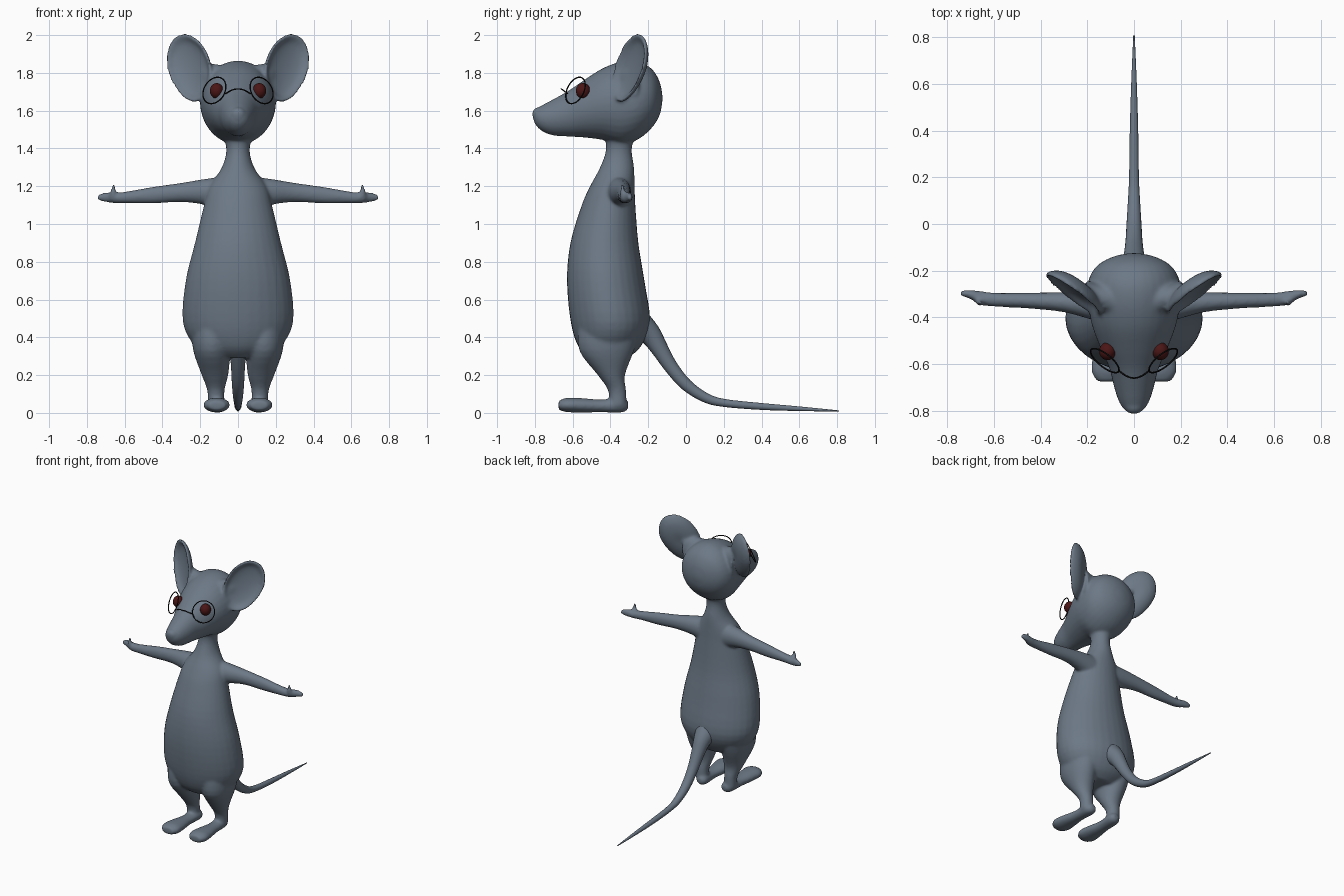
import bpy, bmesh, math
from mathutils import Vector, Matrix

if "Cube" in bpy.data.objects:
    bpy.data.objects.remove(bpy.data.objects["Cube"], do_unlink=True)


def material(name, color):
    m = bpy.data.materials.new(name)
    m.use_nodes = True
    m.diffuse_color = (*color, 1)
    bsdf = next(n for n in m.node_tree.nodes if n.type == 'BSDF_PRINCIPLED')
    bsdf.inputs["Base Color"].default_value = (*color, 1)
    return m


FUR = material("slate grey fur", (0.15, 0.19, 0.24))
RED = material("dark red eye", (0.07, 0.008, 0.008))
BLACK = material("black wire", (0.005, 0.005, 0.005))


def finish(bm, name, mat):
    bmesh.ops.recalc_face_normals(bm, faces=bm.faces)
    for f in bm.faces:
        f.smooth = True
    me = bpy.data.meshes.new(name)
    bm.to_mesh(me)
    bm.free()
    me.materials.append(mat)
    ob = bpy.data.objects.new(name, me)
    bpy.context.collection.objects.link(ob)
    return ob


def spline(rows, steps=4):
    """Catmull-Rom through rows of numbers."""
    rows = [Vector(r) for r in rows]
    pts = [rows[0]] + rows + [rows[-1]]
    out = []
    for a, b, c, d in zip(pts, pts[1:], pts[2:], pts[3:]):
        for k in range(steps):
            t = k / steps
            out.append(0.5 * (2 * b + (c - a) * t + (2 * a - 5 * b + 4 * c - d) * t ** 2
                              + (3 * b - a - 3 * c + d) * t ** 3))
    return out + [rows[-1]]


def skin(bm, rings):
    """Closed tube through rings of points."""
    rings = [[bm.verts.new(p) for p in r] for r in rings]
    n = len(rings[0])
    for a, b in zip(rings, rings[1:]):
        for i in range(n):
            j = (i + 1) % n
            bm.faces.new((a[i], a[j], b[j], b[i]))
    bm.faces.new(rings[0][::-1])
    bm.faces.new(rings[-1])


def loft(bm, rows, u, v, side=1, n=32):
    """Ellipses along a path; each row is x, y, z, radius along u, radius along v."""
    rings = []
    for r in spline(rows):
        c = Vector((r[0], r[1], r[2]))
        ring = []
        for i in range(n):
            a = math.tau * i / n
            p = c + Vector(u) * (max(r[3], .003) * math.cos(a)) + Vector(v) * (max(r[4], .003) * math.sin(a))
            ring.append((p.x * side, p.y, p.z))
        rings.append(ring)
    skin(bm, rings)


def ball(bm, loc, size):
    bmesh.ops.create_uvsphere(bm, u_segments=32, v_segments=16, radius=1,
                              matrix=Matrix.Translation(loc) @ Matrix.Diagonal((*size, 1)))


X, Y, Z = (1, 0, 0), (0, 1, 0), (0, 0, 1)
bm = bmesh.new()

# Torso and neck
loft(bm, [(0, -.41, .29, .13, .10), (0, -.405, .35, .225, .165), (0, -.40, .48, .292, .21),
          (0, -.425, .70, .277, .205), (0, -.432, .90, .228, .18), (0, -.41, 1.10, .18, .142),
          (0, -.39, 1.20, .152, .118), (0, -.365, 1.30, .085, .09), (0, -.355, 1.40, .062, .068),
          (0, -.35, 1.50, .09, .09)], X, Y)

# Head and snout
loft(bm, [(0, y, z, rx, rz) for y, z, rx, rz in (
    (-.81, 1.57, .012, .012), (-.795, 1.565, .042, .042), (-.76, 1.56, .065, .07),
    (-.70, 1.565, .085, .097), (-.62, 1.585, .105, .122), (-.54, 1.61, .14, .152),
    (-.44, 1.635, .178, .19), (-.34, 1.64, .198, .22), (-.25, 1.655, .198, .205),
    (-.18, 1.665, .16, .155), (-.14, 1.665, .09, .09), (-.125, 1.665, .02, .02))], X, Z)
ball(bm, (0, -.785, 1.582), (.04, .03, .036))

for s in (1, -1):
    # Arm with mitten hand and thumb
    loft(bm, [(.08, -.36, 1.16, .07, .09), (.18, -.35, 1.17, .06, .068), (.30, -.335, 1.167, .043, .051),
              (.45, -.328, 1.153, .034, .044), (.58, -.325, 1.142, .03, .032), (.65, -.318, 1.138, .03, .028),
              (.70, -.302, 1.142, .02, .026), (.745, -.296, 1.14, .012, .014)], Y, Z, s)
    loft(bm, [(.66, -.33, 1.13, .02, .018), (.66, -.335, 1.17, .017, .015),
              (.658, -.337, 1.208, .008, .008)], X, Y, s, 12)
    # Leg
    loft(bm, [(.13, -.40, .47, .12, .17), (.137, -.42, .33, .1, .145), (.122, -.395, .20, .07, .072),
              (.117, -.365, .12, .046, .048), (.115, -.36, .04, .044, .046)], X, Y, s)
    # Foot
    loft(bm, [(.10, -.306, .04, .02, .02), (.105, -.34, .04, .045, .038), (.11, -.45, .037, .045, .034),
              (.112, -.55, .04, .062, .038), (.113, -.63, .042, .07, .038),
              (.113, -.675, .04, .045, .024)], X, Z, s)
    # Dished ear: rings run from the back, over the rim, into the bowl
    c, u, v = Vector((.252, -.29, 1.825)), Vector((.115, .075, .0)), Vector((.025, .045, .178))
    nrm = u.cross(v).normalized()
    rings = []
    for off, k in spline([(-.045, .02), (-.045, .4), (-.03, .75), (-.002, .98), (.018, 1.01),
                          (.018, .93), (-.005, .75), (-.018, .4), (-.022, .02)], 3):
        ring = []
        for i in range(40):
            a = math.tau * i / 40
            # the lower part narrows towards the head
            pinch = 1 - .14 * max(0, -math.sin(a))
            p = c + nrm * off + u * (k * pinch * math.cos(a)) + v * (k * math.sin(a))
            ring.append((p.x * s, p.y, p.z))
        rings.append(ring)
    skin(bm, rings)
    # Ear root blending into the skull
    loft(bm, [(.08, -.33, 1.72, .09, .12), (.15, -.31, 1.74, .06, .11),
              (.205, -.275, 1.76, .03, .085)], Y, Z, s)

body = finish(bm, "mouse_body", FUR)
remesh = body.modifiers.new("blend", 'REMESH')
remesh.mode = 'VOXEL'
remesh.voxel_size = .0085
remesh.use_smooth_shade = True
relax = body.modifiers.new("relax", 'SMOOTH')
relax.factor = .5
relax.iterations = 10

# Tail
bm = bmesh.new()
path = spline([(-.25, .46, .085), (-.19, .415, .06), (-.14, .34, .046), (-.08, .245, .037),
               (0, .15, .032), (.1, .082, .026), (.2, .053, .021), (.4, .034, .018),
               (.6, .022, .012), (.81, .01, .003)])
rings = []
for i, p in enumerate(path):
    q, r = path[max(i - 1, 0)], path[min(i + 1, len(path) - 1)]
    across = Vector((0, -(r[1] - q[1]), r[0] - q[0])).normalized()
    centre = Vector((0, p[0], p[1]))
    rings.append([centre + Vector(X) * (p[2] * math.cos(math.tau * k / 20))
                  + across * (p[2] * math.sin(math.tau * k / 20)) for k in range(20)])
skin(bm, rings)
finish(bm, "tail", FUR)


# Spectacles: two wire rims and a bridge
def wire(name, points, cyclic):
    cu = bpy.data.curves.new(name, 'CURVE')
    cu.dimensions = '3D'
    cu.bevel_depth = .0035
    cu.bevel_resolution = 2
    sp = cu.splines.new('POLY')
    sp.points.add(len(points) - 1)
    for p, co in zip(sp.points, points):
        p.co = (*co, 1)
    sp.use_cyclic_u = cyclic
    sp.use_smooth = True
    cu.materials.append(BLACK)
    bpy.context.collection.objects.link(bpy.data.objects.new(name, cu))


for s, side in ((1, "left"), (-1, "right")):
    n = Vector((.58 * s, -.72, .36)).normalized()
    u = n.cross(Vector(Z)).normalized()
    v = n.cross(u)
    wire(side + "_rim", [Vector((.125 * s, -.585, 1.707)) + .075 * (
        u * math.cos(math.tau * i / 40) + v * math.sin(math.tau * i / 40)) for i in range(40)], True)
    # Eye
    bm = bmesh.new()
    ball(bm, (.113 * s, -.545, 1.705), (.036, .038, .041))
    finish(bm, side + "_eye", RED)
wire("bridge", spline([(-.066, -.628, 1.69), (-.035, -.65, 1.708), (0, -.66, 1.715),
                       (.035, -.65, 1.708), (.066, -.628, 1.69)]), False)
